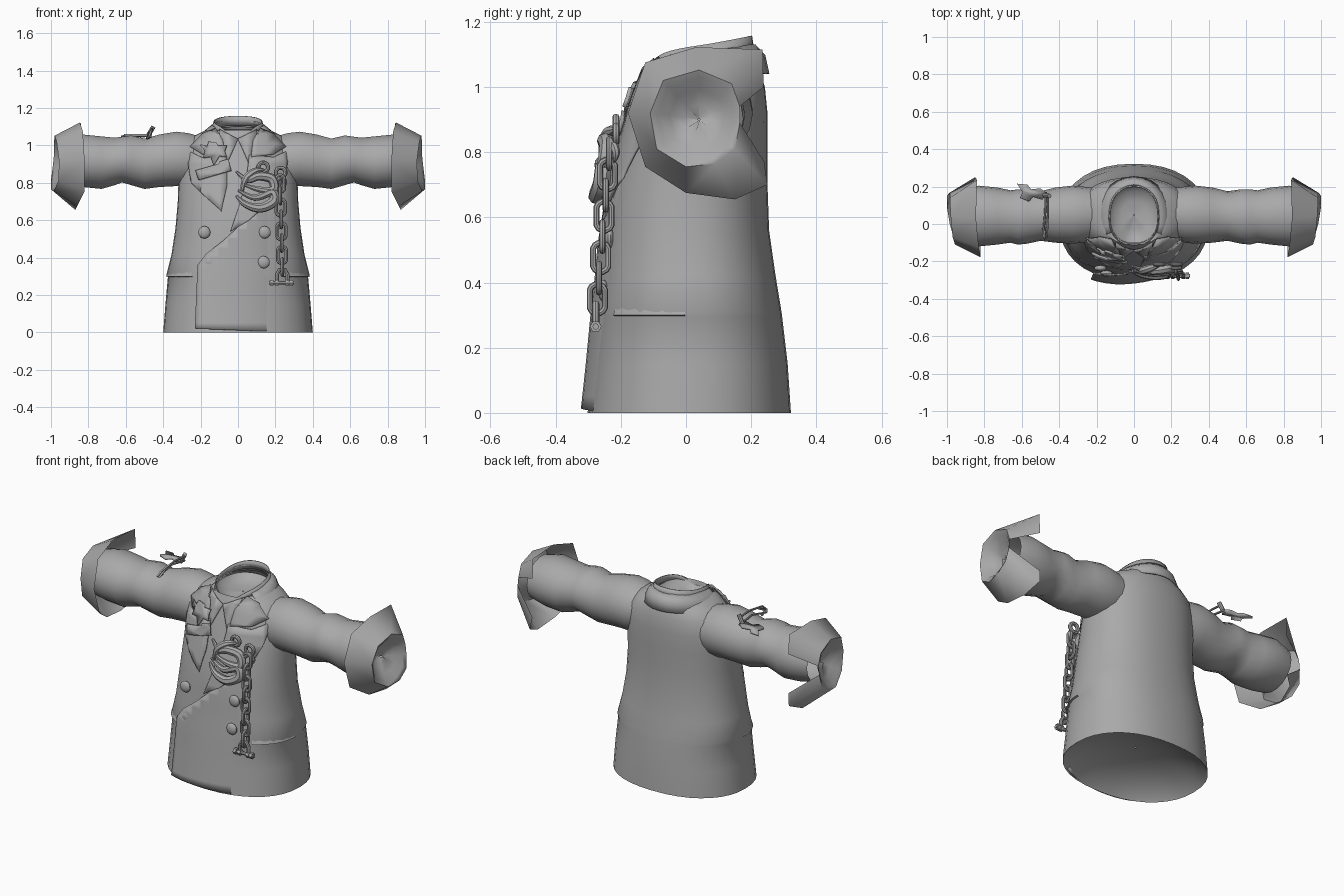
import bpy, bmesh, math
from mathutils import Vector

if "Cube" in bpy.data.objects:
    bpy.data.objects.remove(bpy.data.objects["Cube"])

mat = bpy.data.materials.new("plain grey")
mat.diffuse_color = (0.4, 0.4, 0.4, 1)
mat.use_nodes = True
mat.node_tree.nodes["Principled BSDF"].inputs["Base Color"].default_value = mat.diffuse_color


def add(name, bm):
    bmesh.ops.recalc_face_normals(bm, faces=bm.faces)
    me = bpy.data.meshes.new(name)
    bm.to_mesh(me)
    bm.free()
    me.materials.append(mat)
    ob = bpy.data.objects.new(name, me)
    bpy.context.collection.objects.link(ob)
    return ob


def thicken(ob, t, offset=0):
    m = ob.modifiers.new("thickness", 'SOLIDIFY')
    m.thickness, m.offset = t, offset
    return ob


def loft(name, rings, closed=True, gap=0):
    """Skin the rings; the first `gap` rows are left split at the seam."""
    bm = bmesh.new()
    vs = [[bm.verts.new(p) for p in r] for r in rings]
    n = len(rings[0])
    for k, (a, b) in enumerate(zip(vs, vs[1:])):
        for i in range(n if closed and k >= gap else n - 1):
            j = (i + 1) % n
            bm.faces.new((a[i], a[j], b[j], b[i]))
    return add(name, bm)


def tube(name, pts, r, closed=False, radii=None, res=2):
    cu = bpy.data.curves.new(name, 'CURVE')
    cu.dimensions = '3D'
    cu.bevel_depth, cu.bevel_resolution, cu.use_fill_caps = r, res, True
    sp = cu.splines.new('POLY')
    sp.points.add(len(pts) - 1)
    for i, p in enumerate(pts):
        sp.points[i].co = (*p, 1)
        sp.points[i].radius = radii[i] if radii else 1
    sp.use_cyclic_u = closed
    tmp = bpy.data.objects.new(name + "_path", cu)
    bm = bmesh.new()
    bpy.context.collection.objects.link(tmp)
    bpy.context.view_layer.update()
    bm.from_mesh(bpy.data.meshes.new_from_object(
        tmp.evaluated_get(bpy.context.evaluated_depsgraph_get())))
    bpy.data.objects.remove(tmp)
    return add(name, bm)


# Coat body profile: height, half width, front y, back y
PROFILE = [(0, .40, -.302, .322), (.15, .388, -.286, .312), (.295, .375, -.272, .295),
           (.31, .382, -.271, .293), (.42, .355, -.258, .275), (.56, .334, -.246, .255),
           (.70, .322, -.225, .25), (.82, .318, -.195, .25), (.92, .31, -.168, .25),
           (1.0, .285, -.142, .242), (1.05, .235, -.125, .225), (1.08, .175, -.112, .21),
           (1.10, .13, -.105, .2)]
N = 2.25


def section(z):
    z = min(max(z, 0), 1.1)
    for a, b in zip(PROFILE, PROFILE[1:]):
        if z <= b[0]:
            t = (z - a[0]) / (b[0] - a[0])
            return [a[i] + t * (b[i] - a[i]) for i in (1, 2, 3)]


def front_y(x, z):
    hw, f, b = section(z)
    k = min(abs(x) / hw, 1)
    return (f + b) / 2 - (b - f) / 2 * (1 - k ** N) ** (1 / N)


def ring(hw, f, b, zf, seg=36):
    out = []
    for i in range(seg):
        a = 2 * math.pi * i / seg
        c, s = math.cos(a), math.sin(a)
        x = hw * math.copysign(abs(c) ** (2 / N), c)
        y = (f + b) / 2 + (b - f) / 2 * math.copysign(abs(s) ** (2 / N), s)
        out.append((x, y, zf(s)))
    return out


def dip(s, d):
    return d * max(0, -s) ** 6


loft("coat_body", [ring(w, f, b, lambda s, z=z: z - (.012 - .012 * s + dip(s, .03) if z > 1.09 else 0))
                   for z, w, f, b in PROFILE])
# Lining closing the hem from inside
loft("hem_lining", [ring(.4 * k, .01 - .312 * k, .01 + .312 * k, lambda s, z=z: z)
                    for k, z in ((1, 0), (.97, .012), (.8, .06), (.5, .1), (.2, .118), (.01, .12))])

# Standing neck collar, neck lining and the fallen collar around the back
thicken(loft("neck_collar", [
    ring(.138, -.112, .207, lambda s: 1.085 + .02 * s - dip(s, .03)),
    ring(.128, -.118, .2, lambda s: 1.127 + .03 * s - dip(s, .05))]), .006)
loft("neck_lining", [ring(.13 * k, .047 - .15 * k, .047 + .15 * k, lambda s, z=z, k=k: z - dip(s, .03 * k))
                     for k, z in ((1, 1.085), (.85, 1.06), (.5, 1.045), (.02, 1.04))])
fall = []
for rx, ry, z in [(.135, .18, 1.128), (.175, .21, 1.095), (.205, .222, 1.04)]:
    fall.append([(rx * math.cos(a), .03 + ry * math.sin(a), z + .14 * min(0, ry * math.sin(a) - .15))
                 for a in [math.radians(-25 + 230 * i / 18) for i in range(19)]])
thicken(loft("back_collar", fall, False), .008)


# Flat pieces draped over the front of the coat
def drape(name, outline, off, thick=.008):
    bm = bmesh.new()
    bm.faces.new([bm.verts.new((x, 0, z)) for x, z in outline])
    for k in range(-8, 24):
        for co, no in (((k * .05, 0, 0), (1, 0, 0)), ((0, 0, k * .05), (0, 0, 1))):
            bmesh.ops.bisect_plane(bm, geom=bm.verts[:] + bm.edges[:] + bm.faces[:],
                                   plane_co=co, plane_no=no)
    for v in bm.verts:
        o = off(v.co.x) if callable(off) else off
        v.co.y = front_y(v.co.x, v.co.z) - o
        v.co.z += .5 * o if v.co.z > .9 else 0
    return thicken(add(name, bm), thick)


drape("front_overlap", [(-.23, .02), (.25, .002), (.25, .62), (.2, .74), (.12, .69), (.05, .61),
                        (-.08, .49), (-.17, .42), (-.215, .36)],
      lambda x: .014 - .1 * x if x < 0 else .014 - .12 * x)
drape("left_lapel", [(.06, .94), (.19, .93), (.275, .97), (.25, .84), (.2, .72), (.06, .60),
                     (-.04, .54), (.0, .66), (.04, .8)], .014)
drape("right_lapel", [(-.06, .94), (-.19, .93), (-.275, .97), (-.25, .8), (-.18, .73),
                      (-.09, .65), (-.06, .78)], .01)
for s, side in ((1, "left"), (-1, "right")):
    drape(side + "_collar_front", [(s * x, z) for x, z in
          [(.12, 1.085), (.19, 1.055), (.255, .985), (.19, .945), (.07, .93), (.08, 1.02)]], .014)
    drape(side + "_shirt_collar", [(s * x, z) for x, z in
          [(.0, 1.03), (.1, 1.08), (.095, 1.0), (.055, .905)]], .009)

# Chest badge, name bar and buttons
drape("chest_badge", [(-.2, .99), (-.165, .98), (-.155, 1.005), (-.115, 1.0), (-.105, .985), (-.06, .985),
                      (-.07, .955), (-.06, .925), (-.1, .93), (-.13, .895), (-.145, .925),
                      (-.185, .92), (-.175, .955)], .026, .012)
drape("chest_bar", [(-.225, .865), (-.05, .915), (-.035, .865), (-.21, .815)], .024, .012)
for x, z in [(-.18, .535), (.142, .535), (-.147, .375), (.137, .375)]:
    bm = bmesh.new()
    bmesh.ops.create_uvsphere(bm, u_segments=14, v_segments=10, radius=.033)
    for v in bm.verts:
        v.co = (v.co.x + x, v.co.y * .5 + front_y(x, z) - (.018 if x < 0 else .004), v.co.z + z)
    add("button", bm)

# Sleeves: x, top z, bottom z, front y, back y
SLEEVE = [(.2, 1.05, .8, -.08, .19), (.27, 1.068, .775, -.1, .2), (.33, 1.075, .78, -.105, .205),
          (.42, 1.06, .775, -.1, .195), (.5, 1.038, .765, -.09, .175), (.57, 1.055, .785, -.105, .185),
          (.62, 1.048, .8, -.11, .185), (.66, 1.043, .785, -.1, .18), (.73, 1.05, .765, -.11, .195),
          (.83, 1.06, .775, -.12, .205), (.92, 1.04, .79, -.1, .18)]
FLARE = [(.84, .238, 1.0), (.84, .235, 1.115), (.845, .03, 1.122), (.83, -.125, 1.075),
         (.82, -.178, .92), (.82, -.125, .755), (.86, 0, .675), (.87, .15, .655),
         (.85, .25, .7), (.84, .24, .77)]
RIM = [(.985, .165, .94), (.985, .14, 1.01), (.98, .04, 1.052), (.97, -.07, 1.02),
       (.957, -.11, .92), (.96, -.09, .81), (.985, 0, .755), (1.0, .09, .765),
       (1.0, .15, .81), (.99, .165, .89)]
for s, side in ((1, "left"), (-1, "right")):
    loft(side + "_sleeve", [[(s * x, (f + b) / 2 + (b - f) / 2 * math.cos(a),
                              (t + u) / 2 + (t - u) / 2 * math.sin(a))
                             for a in [math.tau * i / 18 for i in range(18)]]
                            for x, t, u, f, b in SLEEVE])
    # Turned-back cuff, split at the back, with a recessed opening
    rings = [FLARE] + [[(x - d, .04 + (y - .04) * k, .9 + (z - .9) * k) for x, y, z in RIM]
                       for d, k in ((0, 1), (.012, .85), (.045, .6), (.065, .3), (.07, .02))]
    loft(side + "_cuff", [[(s * x, y, z) for x, y, z in r] for r in rings], True, 1)
    # Pocket flap edge
    flap = []
    for z, o in ((.335, -.004), (.30, .007), (.296, -.004)):
        hw, f, b = section(z)
        row = []
        for i in range(9):
            a = math.radians(-52 + 50 * i / 8)
            row.append((s * (hw + o) * math.cos(a) ** (2 / N),
                        (f + b) / 2 - ((b - f) / 2 + o) * abs(math.sin(a)) ** (2 / N), z))
        flap.append(row)
    loft(side + "_pocket_flap", flap, False)


# Hanging chain with alternating links
def link(name, c, w, h, r, sideways=False):
    pts = []
    for i in range(12):
        a = math.tau * (i + .5) / 12
        u, v = w * math.cos(a), w * math.sin(a) + math.copysign(h - w, math.sin(a))
        pts.append(Vector(c) + Vector((0, u, v) if sideways else (u, 0, v)))
    tube(name, pts, r, True)


for i in range(8):
    t = i / 7
    link("chain_link", (.225 + .012 * t, -.236 - .036 * t, .795 - .445 * t), .024, .045, .0095, i % 2)
for x, y, z in [(.228, -.215, .855), (.135, -.215, .882)]:
    link("chain_ring", (x, y, z), .026, .026, .011)
tube("shackle", [(.208, -.277, .265), (.208, -.277, .31), (.222, -.277, .335), (.25, -.277, .335),
                 (.264, -.277, .31), (.264, -.277, .265)], .011)
tube("shackle_bolt", [(.168, -.277, .265), (.3, -.277, .265)], .01)
for x in (.18, .208, .264, .285):
    tube("bolt_nut", [(x - .009, -.277, .265), (x + .009, -.277, .265)], .018, res=1)


# Knotted chest ornament made of tapered coils
def coil(name, pts, r):
    fine = []
    P = [Vector(p) for p in pts]
    P = [P[0]] + P + [P[-1]]
    for a, b, c, d in zip(P, P[1:], P[2:], P[3:]):
        for k in range(5):
            t = k / 5
            fine.append(.5 * (2 * b + (c - a) * t + (2 * a - 5 * b + 4 * c - d) * t * t
                              + (3 * b - a - 3 * c + d) * t ** 3))
    fine.append(P[-1])
    n = len(fine) - 1
    tube(name, fine, r, radii=[.25 + .75 * math.sin(math.pi * i / n) for i in range(n + 1)])


coil("ornament_coil", [(-.01, -.225, .86), (.05, -.245, .815), (.11, -.25, .835), (.18, -.24, .82),
                       (.19, -.25, .76), (.11, -.265, .765), (.03, -.255, .79)], .026)
coil("ornament_loop", [(-.01, -.25, .73), (.04, -.27, .685), (.12, -.275, .665), (.19, -.26, .70),
                       (.18, -.255, .75), (.09, -.265, .72), (.0, -.25, .76)], .028)
coil("ornament_neck", [(.14, -.215, .87), (.09, -.235, .86), (.04, -.25, .82), (.02, -.255, .75)], .022)
coil("ornament_tail", [(.19, -.24, .79), (.23, -.23, .83), (.25, -.215, .80), (.24, -.22, .77)], .014)

# Safety pin and leaf tag on the right sleeve
tube("pin", [(-.47, .17, 1.05), (-.475, .06, 1.068), (-.485, -.06, 1.04), (-.475, -.075, 1.05),
             (-.465, -.05, 1.075), (-.46, .06, 1.09), (-.46, .15, 1.085)], .006)
tube("pin_cap", [(-.485, .155, 1.045), (-.452, .15, 1.1)], .012)
tube("pin_loop", [(-.485, -.02, 1.04), (-.47, -.07, 1.045), (-.465, -.02, 1.075)], .008)
bm = bmesh.new()
bm.faces.new([bm.verts.new(p + (1.055 - .12 * max(0, p[1] - .14),)) for p in
              [(-.625, .215), (-.57, .21), (-.55, .185), (-.5, .19), (-.465, .165), (-.49, .13),
               (-.54, .145), (-.56, .12), (-.61, .14), (-.595, .17)]])
thicken(add("leaf_tag", bm), .012)

# Smooth shading: soft folds on the cuffs, sharp edges kept elsewhere
for soft, angle in ((True, 80), (False, 40)):
    for ob in bpy.context.scene.objects:
        ob.select_set(("cuff" in ob.name) == soft)
        if ob.select_get():
            bpy.context.view_layer.objects.active = ob
    bpy.ops.object.shade_smooth_by_angle(angle=math.radians(angle))
